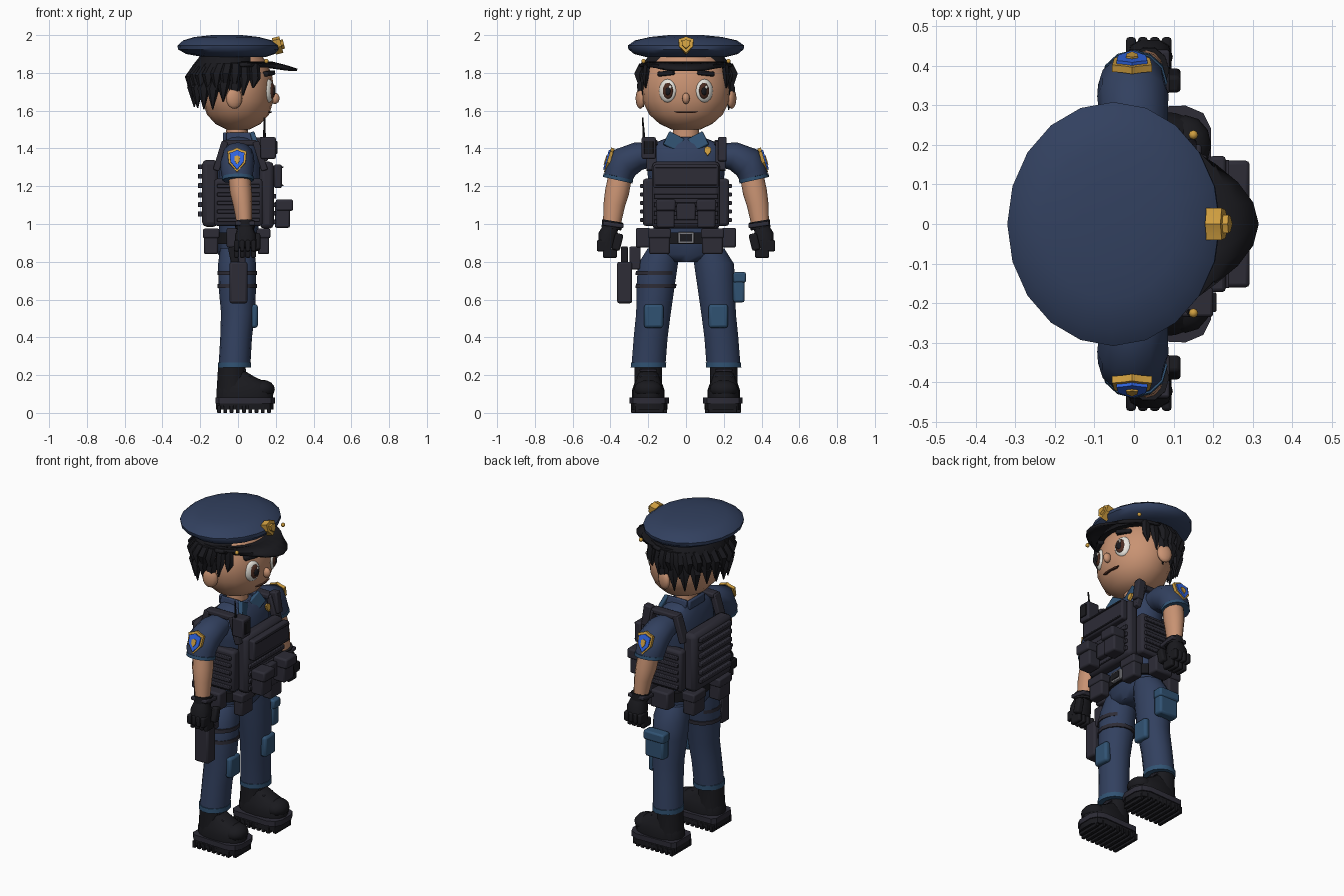
import bpy, bmesh, math, random
from mathutils import Vector, Matrix, Euler
random.seed(4)

def mat(name, r, g, b):
    m = bpy.data.materials.new(name)
    m.diffuse_color = (r, g, b, 1)
    return m

NAVY = mat("navy", .032, .052, .115)
BLUE = mat("pad_blue", .03, .085, .17)
DARK = mat("dark_gear", .026, .025, .037)
BLACK = mat("black", .010, .010, .013)
SKIN = mat("skin", .58, .29, .17)
GOLD = mat("gold", .62, .34, .05)
PATCH = mat("patch_blue", .03, .13, .75)
WHITE = mat("eye_white", .8, .78, .72)
BROWN = mat("iris", .07, .025, .015)
METAL = mat("metal", .2, .2, .22)

def finish(name, bm, m, bevel=0, angle=35):
    bmesh.ops.recalc_face_normals(bm, faces=bm.faces)
    me = bpy.data.meshes.new(name)
    bm.to_mesh(me); bm.free()
    ob = bpy.data.objects.new(name, me)
    bpy.context.collection.objects.link(ob)
    me.materials.append(m)
    if bevel:
        b = ob.modifiers.new("bevel", 'BEVEL')
        b.width, b.segments = bevel, 2
    bpy.ops.object.select_all(action='DESELECT')
    ob.select_set(True)
    bpy.context.view_layer.objects.active = ob
    bpy.ops.object.shade_smooth_by_angle(angle=math.radians(angle))
    return ob

def box(name, x, y, z, m, bevel=.008, rot=(0, 0, 0)):
    """Box from (min, max) spans, turned about its own centre."""
    c = Vector([sum(s) / 2 for s in (x, y, z)])
    d = [abs(s[1] - s[0]) for s in (x, y, z)]
    bm = bmesh.new()
    bmesh.ops.create_cube(bm, size=1, matrix=Matrix.LocRotScale(c, Euler(rot), Vector(d)))
    return finish(name, bm, m, bevel)

def loft(name, secs, m, n=14, p=1.0, flat=True):
    """Rings (x, y, z, rx, ry) joined up and capped; flat=False tilts them to the path."""
    bm, rings = bmesh.new(), []
    for i, (x, y, z, rx, ry) in enumerate(secs):
        a, b = Vector(secs[max(i - 1, 0)][:3]), Vector(secs[min(i + 1, len(secs) - 1)][:3])
        t = Vector((0, 0, 1)) if flat else (b - a).normalized()
        v = t.cross(Vector((1, 0, 0))).normalized()
        u = v.cross(t)
        ring = []
        for k in range(n):
            c, s = math.cos(2 * math.pi * k / n), math.sin(2 * math.pi * k / n)
            c, s = math.copysign(abs(c) ** p, c), math.copysign(abs(s) ** p, s)
            ring.append(bm.verts.new(Vector((x, y, z)) + u * rx * c + v * ry * s))
        rings.append(ring)
    for r0, r1 in zip(rings, rings[1:]):
        for k in range(n):
            bm.faces.new((r0[k], r0[(k + 1) % n], r1[(k + 1) % n], r1[k]))
    bm.faces.new(rings[0]); bm.faces.new(rings[-1])
    return finish(name, bm, m, 0, 45)

def prism(name, pts, depth, m, M):
    """2D outline extruded along its normal, placed by matrix M."""
    bm = bmesh.new()
    f = bm.faces.new([bm.verts.new((a, b, 0)) for a, b in pts])
    e = bmesh.ops.extrude_face_region(bm, geom=[f])
    bmesh.ops.translate(bm, vec=(0, 0, depth), verts=[g for g in e['geom'] if isinstance(g, bmesh.types.BMVert)])
    bmesh.ops.transform(bm, matrix=M, verts=bm.verts)
    return finish(name, bm, m)

def ball(name, c, r, m, rot=(0, 0, 0), u=12, v=8):
    bm = bmesh.new()
    bmesh.ops.create_uvsphere(bm, u_segments=u, v_segments=v, radius=1,
                              matrix=Matrix.LocRotScale(Vector(c), Euler(rot), Vector(r)))
    return finish(name, bm, m, 0, 60)

SHIELD = [(-.5, .35), (-.2, .42), (0, .5), (.2, .42), (.5, .35), (.45, -.1), (0, -.5), (-.45, -.1)]
def shield(name, c, w, h, depth, m, facing):
    """Shield whose outward normal is `facing`, upright in z."""
    n = Vector(facing).normalized()
    u = Vector((0, 0, 1)).cross(n).normalized()
    R = Matrix((u, n.cross(u), n)).transposed().to_4x4()
    return prism(name, [(a * w, b * h) for a, b in SHIELD], depth, m, Matrix.Translation(c) @ R)

# head and neck
loft("neck", [(-.005, 0, 1.42, .06, .075), (-.005, 0, 1.56, .055, .065)], SKIN)
loft("head", [(.0, 0, 1.50, .06, .075), (.0, 0, 1.53, .12, .14), (0, 0, 1.58, .165, .195), (0, 0, 1.65, .187, .23),
              (0, 0, 1.72, .19, .235), (0, 0, 1.79, .18, .225), (0, 0, 1.85, .155, .19), (0, 0, 1.90, .12, .14)], SKIN, 20)
ball("nose", (.195, 0, 1.665), (.025, .02, .03), SKIN)
loft("mouth", [(.165, 0, 1.588, .012, .05), (.168, 0, 1.596, .012, .07)], BROWN, 10)
for s in (-1, 1):
    ball("ear", (-.02, s * .242, 1.665), (.045, .022, .055), SKIN, (0, 0, -s * .3))
    tilt = (0, 0, s * .45)
    ball("eye_white", (.163, s * .098, 1.705), (.022, .05, .062), WHITE, tilt)
    ball("iris", (.179, s * .096, 1.705), (.014, .03, .043), BROWN, tilt)
    ball("pupil", (.190, s * .096, 1.703), (.008, .015, .022), BLACK, tilt)
    ball("eye_glint", (.194, s * .096 + .012, 1.725), (.005, .008, .01), WHITE, u=8, v=6)
    box("eyebrow", (.145, .18), (s * .06, s * .15), (1.785, 1.81), BLACK, .006, (s * -.1, 0, s * .5))

# hair cap and hanging locks
loft("hair", [(-.07, 0, 1.70, .13, .205), (-.06, 0, 1.76, .175, .238), (-.055, 0, 1.84, .185, .243),
              (-.05, 0, 1.89, .15, .2)], BLACK, 18)
for row, (r, top, n) in enumerate(((1.0, 1.85, 15), (.95, 1.79, 12))):
    for k in range(n):
        a = math.radians(82 + 196 * k / (n - 1))
        tip = top - .14 - .05 * random.random()
        x, y = -.04 + .185 * r * math.cos(a), .24 * r * math.sin(a)
        loft("hair_lock", [(x * .9, y * .93, top, .03, .03), (x * 1.1, y * 1.04, (top + tip) / 2 + .02, .034, .03),
                           (x * 1.06 - .005, y, tip, .003, .003)], BLACK, 6)
for s in (-1, 1):
    for x, z in ((.03, 1.68), (.085, 1.72)):
        loft("sideburn", [(x, s * .205, 1.85, .03, .02), (x + .005, s * (.232 - x * .2), 1.77, .03, .018),
                          (x - .005, s * (.235 - x * .25), z, .004, .004)], BLACK, 6)

# cap
loft("cap_crown", [(-.02, 0, 1.885, .17, .215), (-.04, 0, 1.90, .235, .275), (-.05, 0, 1.925, .268, .305),
                   (-.052, 0, 1.945, .268, .308), (-.055, 0, 1.972, .235, .27), (-.06, 0, 1.99, .17, .19),
                   (-.06, 0, 2.0, .08, .09)], NAVY, 20)
bm = bmesh.new()
prev = None
for k in range(17):
    a = math.radians(-100 + 200 * k / 16)
    c, s = math.cos(a), math.sin(a)
    cc = max(c, 0)
    cur = [bm.verts.new(v) for v in ((.02 + .16 * c, .2 * s, 1.86), (.02 + .23 * c, .235 * s, 1.853 - .01 * cc),
                                     (.02 + .295 * c ** 2 * (1 if c > 0 else -.2), .25 * s, 1.84 - .018 * cc))]
    if prev:
        for i in (0, 1):
            bm.faces.new((prev[i], cur[i], cur[i + 1], prev[i + 1]))
    prev = cur
sol = finish("cap_visor", bm, BLACK).modifiers.new("thick", 'SOLIDIFY')
sol.thickness = .014
loft("cap_band", [(-.02, 0, 1.835, .215, .243), (-.02, 0, 1.858, .205, .235)], BLACK, 20)
shield("cap_badge", (.19, 0, 1.94), .08, .09, .04, GOLD, (1, 0, .25))
shield("cap_badge_boss", (.228, 0, 1.95), .045, .05, .015, GOLD, (1, 0, .25))
for s in (-1, 1):
    ball("cap_button", (.15, s * .225, 1.862), (.012, .012, .012), GOLD, u=8, v=6)

# shirt, collar and hips
loft("shirt", [(.0, 0, .90, .10, .165), (.01, 0, 1.1, .11, .185), (.012, 0, 1.28, .12, .205), (.012, 0, 1.37, .11, .215),
               (.008, 0, 1.42, .09, .19), (0, 0, 1.46, .068, .09)], NAVY, 16, .8)
loft("hips", [(-.005, 0, .80, .075, .08), (-.005, 0, .84, .1, .17), (0, 0, .93, .105, .18)], NAVY, 16, .8)
for s in (-1, 1):
    box("collar_flap", (.07, .095), (s * .02, s * .11), (1.395, 1.475), BLUE, .006, (s * .5, -.25, s * -.25))
    box("collar_side", (-.06, .075), (s * .068, s * .09), (1.43, 1.485), NAVY, .006, (s * .2, 0, 0))
box("collar_back", (-.08, -.06), (-.075, .075), (1.43, 1.485), NAVY)
shield("chest_badge", (.118, .115, 1.385), .035, .05, .012, GOLD, (1, 0, .2))

# armour vest
box("vest_front", (.115, .19), (-.18, .18), (.975, 1.33), DARK, .025)
box("vest_back", (-.19, -.105), (-.185, .185), (.985, 1.34), DARK, .025)
box("name_plate", (.19, .232), (-.172, .172), (1.19, 1.315), DARK, .01)
for z0, z1, y0, y1 in ((1.20, 1.208, -.162, .162), (1.297, 1.305, -.162, .162)):
    box("plate_rim", (.23, .24), (y0, y1), (z0, z1), DARK, .002)
for i in range(4):
    z = 1.0 + i * .045
    box("front_webbing", (.187, .202), (-.17, .17), (z, z + .024), DARK, .004)
for i in range(6):
    z = 1.04 + i * .05
    box("back_webbing", (-.212, -.187), (-.15, .15), (z, z + .026), DARK, .004)
for s in (-1, 1):
    box("vest_side", (-.125, .13), (s * .165, s * .228), (.99, 1.24), DARK, .015)
    for i in range(5):
        z = 1.01 + i * .045
        box("side_webbing", (-.11, .115), (s * .226, s * .243), (z, z + .022), DARK, .004)
    # straps over the shoulders
    for x, dx in ((.115, -.3), (-.095, .3)):
        box("strap", (x - .015, x + .02), (s * .155, s * .21), (1.28, 1.44), DARK, .006, (0, dx, 0))
    box("strap_top", (-.08, .10), (s * .15, s * .205), (1.415, 1.445), DARK, .008)
    # chest magazine pouches
    box("chest_pouch", (.195, .275), (s * .06, s * .155), (.98, 1.12), DARK, .01)
    box("pouch_flap", (.2, .292), (s * .055, s * .16), (1.07, 1.13), DARK, .01)
box("centre_pouch", (.195, .235), (-.05, .05), (1.02, 1.11), DARK)

# radio and shoulder microphone
box("radio", (.12, .2), (-.235, -.16), (1.345, 1.46), DARK, .008)
box("radio_face", (.198, .208), (-.222, -.173), (1.37, 1.44), BLACK, .003)
loft("antenna", [(.14, -.222, 1.45, .008, .008), (.14, -.23, 1.565, .004, .004)], BLACK, 6)
box("microphone", (.10, .15), (.17, .215), (1.33, 1.46), DARK, .008, (0, -.15, 0))

# belt and belt pouches
loft("belt", [(0, 0, .895, .118, .19), (0, 0, .955, .12, .195)], BLACK, 16, .8)
box("buckle", (.115, .135), (-.042, .042), (.897, .957), METAL, .004)
box("buckle_inner", (.13, .139), (-.032, .032), (.907, .947), BLACK, .002)
for s in (-1, 1):
    for x0, x1, y0, y1 in ((.105, .165, .085, .195), (-.18, -.105, .07, .18)):
        box("belt_pouch", (x0, x1), (s * y0, s * y1), (.84, .965), DARK, .01)
        box("belt_pouch_flap", (x0 - .006, x1 + .006), (s * (y0 - .006), s * (y1 + .006)), (.925, .975), DARK, .008)
    box("side_pouch", (-.06, .06), (s * .19, s * .265), (.875, .98), DARK, .01)

for s in (-1, 1):
    # sleeves, patches and arms
    loft("sleeve", [(0, s * .17, 1.365, .07, .06), (.0, s * .25, 1.36, .085, .075), (-.003, s * .325, 1.325, .09, .088),
                    (-.005, s * .35, 1.275, .086, .08), (0, s * .36, 1.24, .08, .076)], NAVY, 12, 1, False)
    loft("sleeve_hem", [(0, s * .358, 1.25, .084, .08), (0, s * .362, 1.232, .084, .08)], BLUE, 12, 1, False)
    shield("patch_border", (-.005, s * .398, 1.335), .10, .135, .018, GOLD, (0, s, .3))
    shield("patch", (-.005, s * .410, 1.337), .078, .108, .014, PATCH, (0, s, .3))
    shield("patch_mark", (-.005, s * .421, 1.338), .03, .05, .008, GOLD, (0, s, .3))
    loft("arm", [(.005, s * .345, 1.27, .058, .062), (.015, s * .365, 1.17, .058, .064), (.025, s * .38, 1.10, .05, .057),
                 (.035, s * .395, .98, .038, .045)], SKIN, 12, 1, False)
    # gloves
    loft("glove_cuff", [(.037, s * .388, 1.015, .052, .06), (.038, s * .395, .975, .05, .055)], BLACK, 10, 1, False)
    box("cuff_band", (-.015, .09), (s * .33, s * .44), (.985, 1.008), DARK, .006, (s * .15, 0, 0))
    loft("palm", [(.038, s * .398, .985, .04, .042), (.04, s * .415, .94, .056, .052), (.04, s * .422, .875, .058, .045)],
         BLACK, 10, .75, False)
    for i in range(4):
        x = -.008 + i * .03
        box("finger", (x - .012, x + .013), (s * .395, s * .472), (.855, .915), BLACK, .008)
        box("finger_tip", (x - .012, x + .013), (s * .365, s * .44), (.82, .87), BLACK, .008)
    box("thumb", (.08, .118), (s * .34, s * .385), (.86, .95), BLACK, .01, (s * .25, 0, 0))
    # trousers and pads
    loft("trouser_leg", [(-.005, s * .12, .87, .09, .085), (-.005, s * .148, .79, .1, .108), (-.004, s * .16, .68, .1, .104),
                         (0, s * .172, .53, .09, .094), (-.01, s * .187, .40, .084, .092), (-.018, s * .198, .26, .084, .092)],
         NAVY, 14)
    loft("trouser_hem", [(-.018, s * .198, .268, .088, .096), (-.018, s * .199, .24, .088, .096)], BLUE, 14)
    box("knee_pad", (.065, .105), (s * .12, s * .222), (.45, .575), BLUE, .014)
    # boots
    loft("boot_shaft", [(-.03, s * .2, .09, .083, .078), (-.033, s * .2, .17, .077, .074), (-.033, s * .2, .255, .072, .075)], BLACK, 14)
    loft("boot_foot", [(.035, s * .2, .082, .15, .086), (.037, s * .2, .12, .152, .086), (.03, s * .2, .155, .135, .074),
                       (.0, s * .2, .19, .09, .06), (-.02, s * .2, .22, .06, .05)], BLACK, 16, .85)
    ball("boot_toe", (.13, s * .2, .125), (.065, .075, .05), BLACK)
    sole = [(-.12, -.07), (-.1, -.095), (.13, -.104), (.175, -.085), (.195, -.045)]
    sole += [(a, -b) for a, b in reversed(sole)]
    prism("boot_sole", sole, .032, DARK, Matrix.Translation((0, s * .195, .05)))
    prism("boot_tread", [(a * .97, b * .93) for a, b in sole], .035, BLACK, Matrix.Translation((0, s * .195, .017)))
    for i in range(9):
        x = -.11 + i * .033
        w = .08 if i < 8 else .06
        box("tread_lug", (x, x + .02), (s * .195 - w - .015, s * .195 + w + .015), (0, .04), BLACK, .003)
    for i in range(3):
        z = .15 + i * .035
        box("boot_lace", (.085 - i * .028, .098 - i * .028), (s * .2 - .045, s * .2 + .045), (z, z + .012), DARK, .003)

# thigh holster and cargo pockets
box("holster", (-.045, .05), (-.365, -.285), (.58, .80), DARK, .012)
box("holster_hanger", (-.03, .04), (-.3, -.24), (.76, .88), DARK, .008)
box("pistol_grip", (-.045, .0), (-.345, -.308), (.79, .88), BLACK, .008, (0, -.2, 0))
for z in (.66, .73):
    loft("holster_strap", [(-.004, -.16, z, .105, .11), (-.004, -.158, z + .022, .105, .11)], DARK, 14)
box("cargo_pocket", (-.06, .065), (.25, .31), (.585, .72), BLUE, .012)
box("cargo_flap", (-.066, .071), (.25, .318), (.69, .745), BLUE, .01)
